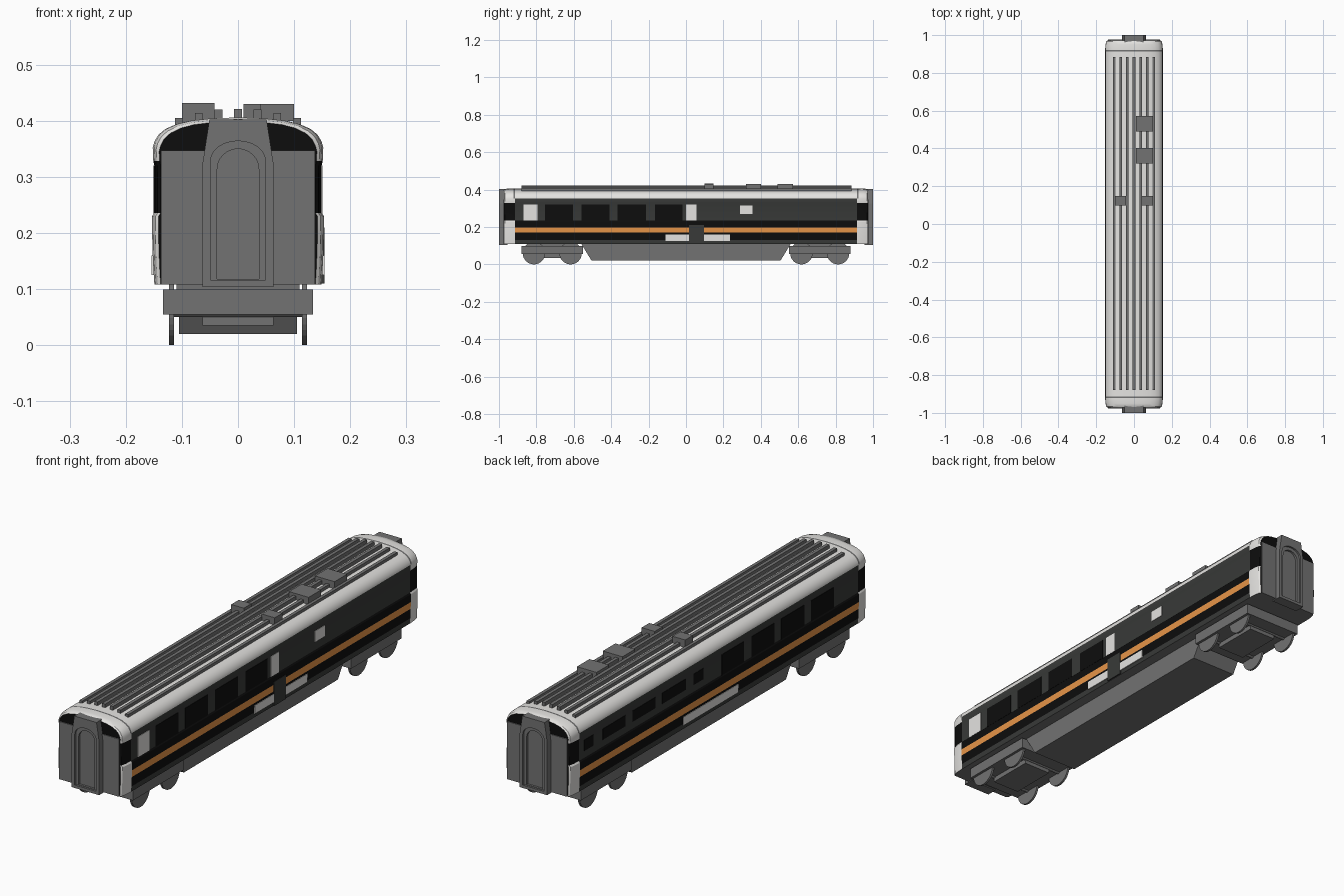
import bpy, bmesh, math
from mathutils import Matrix

if "Cube" in bpy.data.objects:
    bpy.data.objects.remove(bpy.data.objects["Cube"])


def mat(name, r, g, b):
    m = bpy.data.materials.new(name)
    m.diffuse_color = (r, g, b, 1)
    m.use_nodes = True
    m.node_tree.nodes["Principled BSDF"].inputs["Base Color"].default_value = m.diffuse_color
    return m


GREY = mat("mid grey", 0.17, 0.17, 0.17)
WHITE = mat("white", 0.78, 0.77, 0.75)
BAND = mat("dark grey", 0.04, 0.042, 0.04)
BLACK = mat("black", 0.004, 0.004, 0.004)
ORANGE = mat("orange", 0.8, 0.3, 0.065)


def finish(bm, name, *mats):
    bmesh.ops.recalc_face_normals(bm, faces=bm.faces)
    me = bpy.data.meshes.new(name)
    bm.to_mesh(me)
    bm.free()
    for m in mats:
        me.materials.append(m)
    ob = bpy.data.objects.new(name, me)
    bpy.context.collection.objects.link(ob)
    return ob


def box(name, x0, x1, y0, y1, z0, z1, m):
    bm = bmesh.new()
    bmesh.ops.create_cube(bm, size=1)
    for v in bm.verts:
        v.co = ((x0 + x1) / 2 + v.co.x * (x1 - x0),
                (y0 + y1) / 2 + v.co.y * (y1 - y0),
                (z0 + z1) / 2 + v.co.z * (z1 - z0))
    return finish(bm, name, m)


def prism(name, pts, a, b, axis, m):
    """Extrude a flat outline from a to b along 'x' (pts are y,z) or 'y' (pts are x,z)."""
    bm = bmesh.new()
    f = bm.faces.new([bm.verts.new((a, p, q) if axis == 'x' else (p, a, q)) for p, q in pts])
    ext = bmesh.ops.extrude_face_region(bm, geom=[f])
    vs = [v for v in ext['geom'] if isinstance(v, bmesh.types.BMVert)]
    bmesh.ops.translate(bm, verts=vs, vec=(b - a, 0, 0) if axis == 'x' else (0, b - a, 0))
    return finish(bm, name, m)


def cylinder(name, r, x0, x1, y, z, m, seg=32):
    bm = bmesh.new()
    bmesh.ops.create_cone(bm, cap_ends=True, segments=seg, radius1=r, radius2=r, depth=x1 - x0,
                          matrix=Matrix.Translation(((x0 + x1) / 2, y, z)) @ Matrix.Rotation(math.pi / 2, 4, 'Y'))
    return finish(bm, name, m)


# body shell: half cross-section lofted along y, narrowed at the ends
half = [(0.149, 0.108), (0.1505, 0.13), (0.1525, 0.17), (0.153, 0.198), (0.153, 0.23),
        (0.149, 0.236), (0.149, 0.32), (0.151, 0.328), (0.152, 0.352), (0.149, 0.363),
        (0.142, 0.375), (0.13, 0.385), (0.11, 0.394), (0.085, 0.4), (0.05, 0.404), (0, 0.406)]
ring = half + [(-x, z) for x, z in reversed(half[:-1])]
ends = [(0.972, 0.925, 0.007), (0.967, 0.96, 0.003), (0.95, 0.985, 0), (0.922, 1, 0), (0.914, 1, 0)]
sections = [(-y, s, d) for y, s, d in ends] + list(reversed(ends))
bm = bmesh.new()
loops = [[bm.verts.new((x * s, y, z - (d if z > 0.35 else 0))) for x, z in ring] for y, s, d in sections]
for a, b in zip(loops, loops[1:]):
    for i in range(len(ring)):
        j = (i + 1) % len(ring)
        bm.faces.new((a[i], a[j], b[j], b[i]))
bm.faces.new(loops[0])
bm.faces.new(loops[-1])
# paint by height and by distance from the car end
for f in bm.faces:
    c = f.calc_center_median()
    y, z = abs(c.y), c.z
    if y > 0.9715:
        f.material_index = 3
    elif z < 0.1085:
        f.material_index = 0
    elif z > 0.352:
        f.material_index = 0 if 0.914 < y < 0.922 else 1
    elif y > 0.914:
        f.material_index = 3 if 0.235 < z < 0.325 else 1
    elif z < 0.13:
        f.material_index = 2
    elif z < 0.17:
        f.material_index = 3
    elif z < 0.198:
        f.material_index = 4
    elif z < 0.235:
        f.material_index = 3
    else:
        f.material_index = 2
body = finish(bm, "body_shell", GREY, WHITE, BAND, BLACK, ORANGE)
bpy.context.view_layer.objects.active = body
body.select_set(True)
bpy.ops.object.shade_smooth_by_angle(angle=math.radians(30))
body.select_set(False)


def side_plate(name, s, y0, y1, z0, z1, m, x=0.1505):
    a, b = sorted((s * (x - 0.006), s * x))
    box(name, a, b, y0, y1, z0, z1, m)


# large windows on both sides
for s in (-1, 1):
    for y0, y1 in ((-0.755, -0.605), (-0.56, -0.41), (-0.365, -0.215), (-0.165, -0.02)):
        side_plate("large_window", s, y0, y1, 0.235, 0.32, BLACK)
# small windows on the left side
for y0, y1 in ((0.1, 0.165), (0.215, 0.37), (0.415, 0.565), (0.61, 0.76), (0.82, 0.88)):
    side_plate("small_window", -1, y0, y1, 0.265, 0.31, BLACK)
# pale panels and service door on the right side, long pale panel on the left
side_plate("pale_window", 1, -0.87, -0.795, 0.235, 0.32, WHITE)
side_plate("pale_window", 1, 0.0, 0.055, 0.235, 0.32, WHITE)
side_plate("pale_window", 1, 0.29, 0.355, 0.27, 0.315, WHITE)
side_plate("lower_pale_panel", 1, -0.11, 0.015, 0.125, 0.16, WHITE, 0.154)
side_plate("lower_pale_panel", 1, 0.095, 0.235, 0.125, 0.16, WHITE, 0.154)
side_plate("service_door", 1, 0.015, 0.095, 0.11, 0.21, BAND, 0.1545)
side_plate("lower_pale_panel", -1, -0.125, 0.235, 0.125, 0.16, WHITE, 0.154)

# roof ribs follow the roof curve
for i in range(-3, 4):
    top = (0.421, 0.42, 0.414, 0.405)[abs(i)]
    box("roof_rib", i * 0.035 - 0.007, i * 0.035 + 0.007, -0.88, 0.885, top - 0.022, top, GREY)
# roof equipment boxes
for x0, x1, y0, y1, z in ((0.01, 0.1, 0.49, 0.572, 0.43), (0.01, 0.1, 0.32, 0.402, 0.43),
                          (-0.1, -0.042, 0.098, 0.148, 0.432), (0.04, 0.1, 0.098, 0.148, 0.43)):
    box("roof_unit", x0, x1, y0, y1, 0.395 if x0 < 0 else 0.4, z, GREY)

# underframe tank with sloped ends
prism("underframe", [(-0.56, 0.11), (-0.505, 0.02), (0.505, 0.02), (0.56, 0.11)], -0.105, 0.105, 'x', GREY)


def arch(w, z0, z1):
    pts = [(-w, z0), (w, z0)]
    n = 12
    return pts + [(w * math.cos(math.pi * k / n), z1 - 0.036 + 0.036 * math.sin(math.pi * k / n)) for k in range(n + 1)]


def cut(ob, cutter):
    md = ob.modifiers.new("cut", 'BOOLEAN')
    md.operation, md.solver, md.object = 'DIFFERENCE', 'EXACT', cutter
    bpy.context.view_layer.objects.active = ob
    bpy.ops.object.modifier_apply(modifier=md.name)
    bpy.data.objects.remove(cutter)


for s in (-1, 1):
    # end wall below the black upper panes
    box("end_wall", -0.137, 0.137, *sorted((s * 0.964, s * 0.976)), 0.108, 0.347, GREY)
    # gangway with stepped arched doorway
    outline = [(-0.063, 0.104), (0.063, 0.104), (0.063, 0.325), (0.051, 0.402), (-0.051, 0.402), (-0.063, 0.325)]
    gang = prism("gangway", outline, s * 0.955, s * 1.0, 'y', GREY)
    cut(gang, prism("cutter", arch(0.049, 0.116, 0.364), s * 0.992, s * 1.02, 'y', GREY))
    cut(gang, prism("cutter", arch(0.037, 0.118, 0.35), s * 0.983, s * 1.02, 'y', GREY))
    # bogie
    c = s * 0.715
    box("bogie_frame", -0.134, 0.134, c - 0.165, c + 0.165, 0.055, 0.099, GREY)
    box("bogie_mount", -0.11, 0.11, c - 0.1, c + 0.1, 0.095, 0.112, GREY)
    box("bogie_lower_plate", -0.063, 0.063, c - 0.1, c + 0.1, 0.035, 0.06, GREY)
    for y in (c - 0.098, c + 0.098):
        for x in (-0.123, 0.114):
            cylinder("wheel", 0.06, x, x + 0.009, y, 0.06, GREY)
        cylinder("axle", 0.01, -0.115, 0.115, y, 0.06, GREY, 12)
